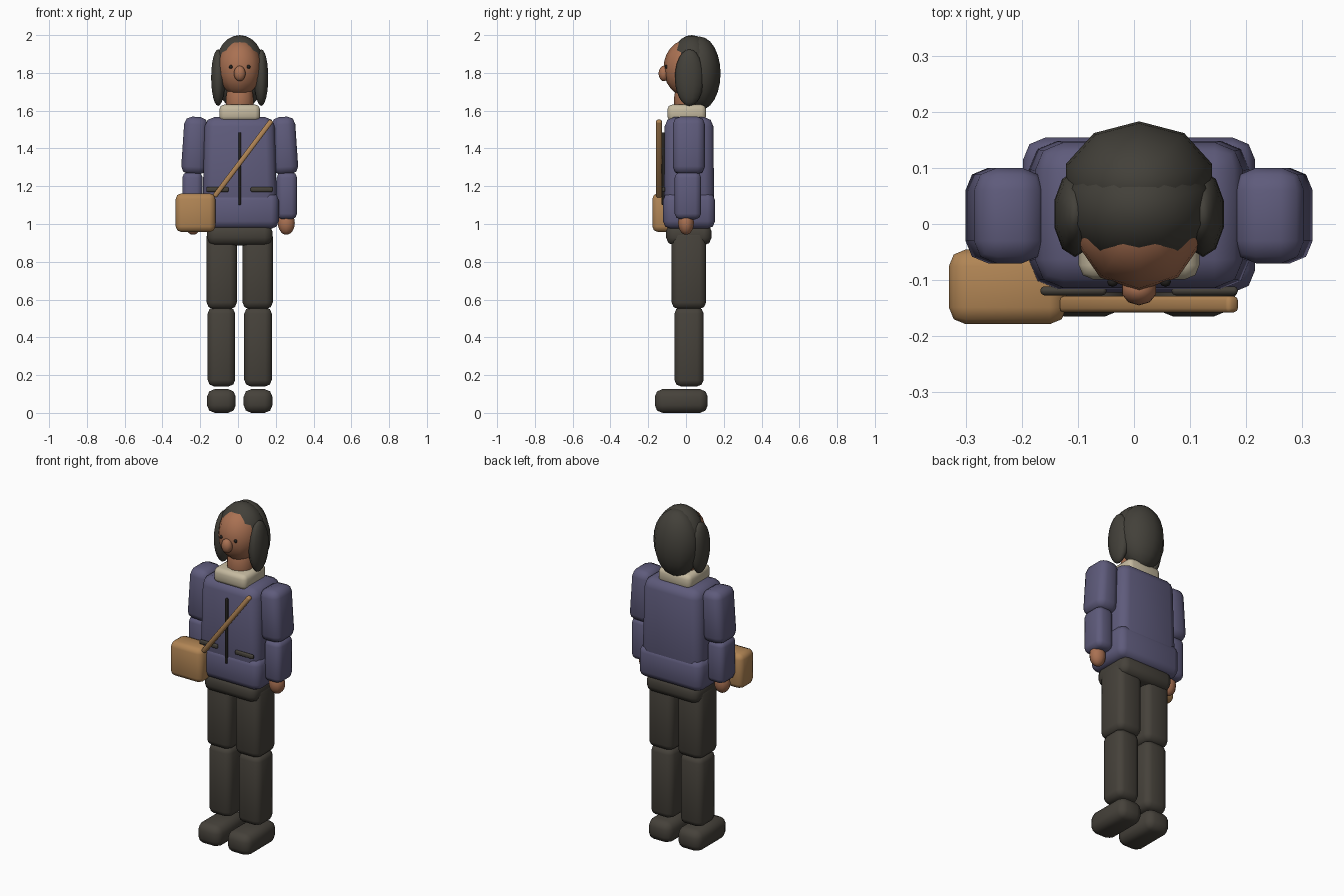
import bpy
import bmesh
from math import atan2
from mathutils import Matrix, Vector

cube = bpy.data.objects.get("Cube")
if cube:
    bpy.data.objects.remove(cube, do_unlink=True)

CX = 0.009  # body axis, shifted slightly because the bag hangs on one side


def material(name, colour):
    mat = bpy.data.materials.new(name)
    mat.use_nodes = True
    mat.diffuse_color = (*colour, 1)
    for node in mat.node_tree.nodes:
        if node.type == "BSDF_PRINCIPLED":
            node.inputs["Base Color"].default_value = (*colour, 1)
    return mat


JACKET = material("slate purple", (0.113, 0.105, 0.2))
DARK = material("charcoal trousers", (0.061, 0.054, 0.043))
HAIR = material("dark hair", (0.056, 0.052, 0.042))
SKIN = material("brown skin", (0.40, 0.165, 0.085))
CREAM = material("cream collar", (0.56, 0.49, 0.35))
TAN = material("tan leather", (0.44, 0.235, 0.09))
BLACK = material("near black", (0.018, 0.016, 0.014))


def finish(name, bm, mat):
    bmesh.ops.recalc_face_normals(bm, faces=bm.faces)
    for face in bm.faces:
        face.smooth = True
    mesh = bpy.data.meshes.new(name)
    bm.to_mesh(mesh)
    bm.free()
    mesh.materials.append(mat)
    obj = bpy.data.objects.new(name, mesh)
    bpy.context.collection.objects.link(obj)
    return obj


def box(name, mat, centre, size, bevel, top=(1, 1), tilt=0):
    """Rounded box; top scales the upper face, tilt turns it about y."""
    bm = bmesh.new()
    bmesh.ops.create_cube(bm, size=1)
    for v in bm.verts:
        if v.co.z > 0:
            v.co.x *= top[0]
            v.co.y *= top[1]
        v.co = Vector([a * b for a, b in zip(v.co, size)])
    bmesh.ops.bevel(bm, geom=bm.edges[:], offset=bevel, segments=2,
                    profile=0.5, affect='EDGES', clamp_overlap=True)
    bm.transform(Matrix.Translation(centre) @ Matrix.Rotation(tilt, 4, 'Y'))
    return finish(name, bm, mat)


def ball(name, mat, centre, radii, segments=10, rings=12):
    bm = bmesh.new()
    bmesh.ops.create_uvsphere(bm, u_segments=segments, v_segments=rings, radius=1)
    bm.transform(Matrix.Translation(centre) @ Matrix.Diagonal((*radii, 1)))
    return finish(name, bm, mat)


# Limbs, eyes, side hair and pockets, mirrored
for s, side in ((1, "left"), (-1, "right")):
    def at(x, y, z):
        return (CX + s * x, y, z)

    box(side + "_shoe", DARK, at(0.097, -0.025, 0.063), (0.152, 0.28, 0.125), 0.04)
    box(side + "_lower_leg", DARK, at(0.097, 0.016, 0.35), (0.146, 0.155, 0.42), 0.035)
    box(side + "_upper_leg", DARK, at(0.095, 0.015, 0.76), (0.16, 0.182, 0.42), 0.035)
    box(side + "_upper_arm", JACKET, at(0.237, 0.015, 1.415), (0.135, 0.17, 0.305),
        0.04, top=(0.92, 1), tilt=-0.05 * s)
    box(side + "_forearm", JACKET, at(0.25, 0.01, 1.15), (0.108, 0.14, 0.25), 0.03)
    ball(side + "_hand", SKIN, at(0.247, 0, 1.005), (0.047, 0.042, 0.062))
    ball(side + "_side_hair", HAIR, at(0.114, 0.018, 1.775), (0.039, 0.077, 0.15))
    ball(side + "_eye", BLACK, at(0.047, -0.103, 1.832), (0.01, 0.009, 0.01), 8, 6)
    box(side + "_pocket", DARK, at(0.117, -0.119, 1.183), (0.118, 0.016, 0.026), 0.007)

# Hips and jacket
box("hips", DARK, (CX, 0.015, 0.945), (0.345, 0.24, 0.115), 0.04)
box("jacket_body", JACKET, (CX, 0.016, 1.283), (0.4, 0.266, 0.566), 0.05, top=(0.92, 0.97))
box("jacket_hem", JACKET, (CX, 0.016, 1.07), (0.414, 0.276, 0.19), 0.04)
box("zip", BLACK, (CX, -0.119, 1.293), (0.014, 0.02, 0.385), 0.005)

# Collar, neck and head
box("collar", CREAM, (CX, 0.004, 1.588), (0.215, 0.205, 0.088), 0.025)
ball("neck", SKIN, (CX, 0.01, 1.65), (0.077, 0.074, 0.13))
ball("head", SKIN, (CX, 0.005, 1.825), (0.118, 0.124, 0.15))
ball("nose", SKIN, (CX, -0.117, 1.797), (0.032, 0.028, 0.041))

# Hair crown and back
ball("hair_crown", HAIR, (CX, 0.03, 1.84), (0.133, 0.114, 0.16))
ball("hair_back", HAIR, (CX, 0.073, 1.797), (0.137, 0.11, 0.195))

# Bag and its shoulder strap
box("bag", TAN, (-0.225, -0.112, 1.06), (0.21, 0.133, 0.205), 0.03)
start, end = Vector((-0.125, -0.143, 1.145)), Vector((0.178, -0.143, 1.548))
run = end - start
box("bag_strap", TAN, (start + end) / 2, (0.026, 0.03, run.length), 0.008,
    tilt=atan2(run.x, run.z))
